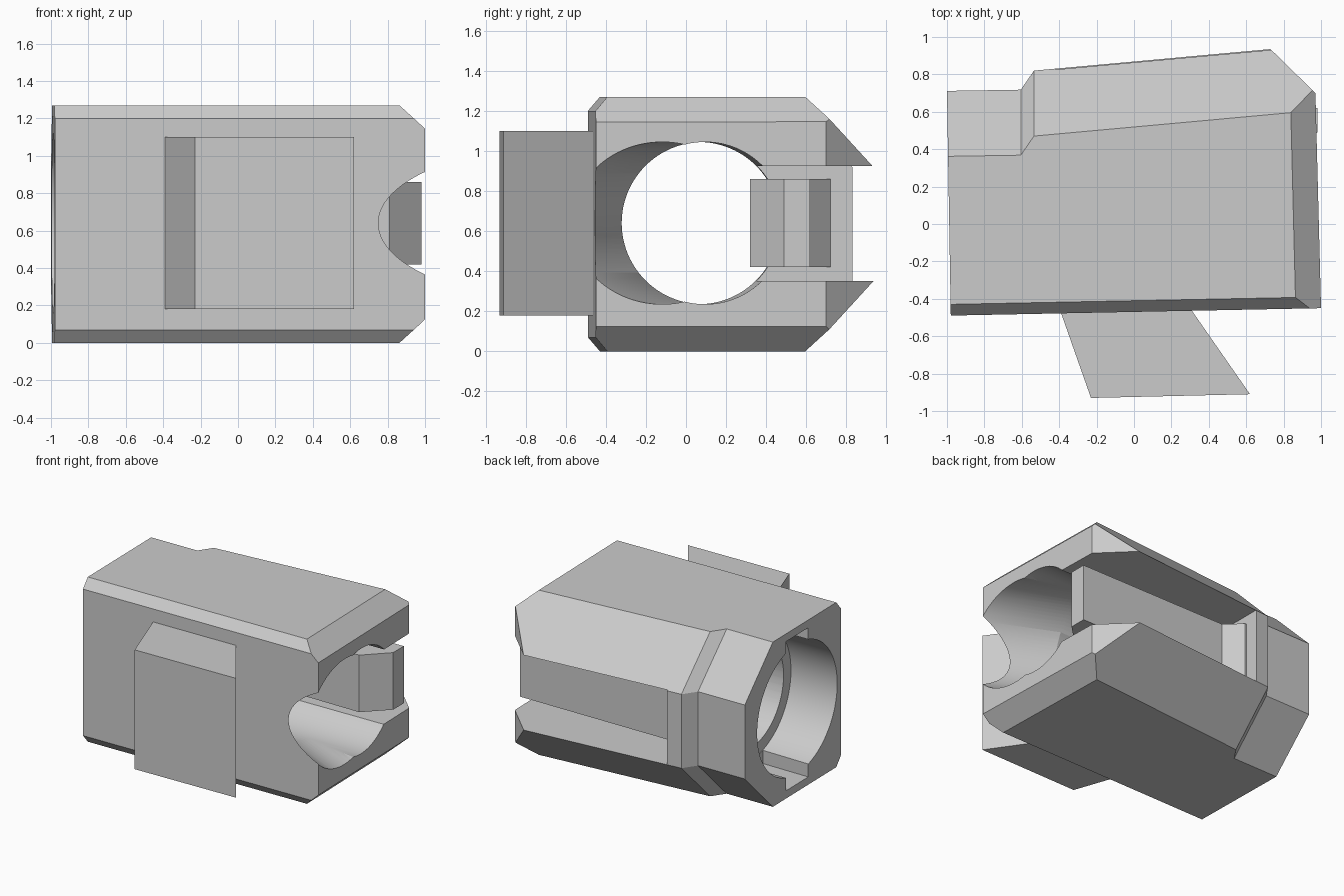
import bpy, bmesh, math
from mathutils import Vector, Matrix

cube = bpy.data.objects.get("Cube")
if cube:
    bpy.data.objects.remove(cube, do_unlink=True)

grey = bpy.data.materials.new("light grey")
grey.use_nodes = True
colour = (0.6, 0.6, 0.6, 1)
grey.diffuse_color = colour
grey.node_tree.nodes["Principled BSDF"].inputs["Base Color"].default_value = colour


def add_object(name, bm):
    bmesh.ops.recalc_face_normals(bm, faces=bm.faces)
    mesh = bpy.data.meshes.new(name)
    bm.to_mesh(mesh)
    bm.free()
    mesh.materials.append(grey)
    obj = bpy.data.objects.new(name, mesh)
    bpy.context.collection.objects.link(obj)
    return obj


def prism(name, plan, z0, z1):
    """Extrude a plan outline upwards."""
    bm = bmesh.new()
    face = bm.faces.new([bm.verts.new((x, y, z0)) for x, y in plan])
    top = bmesh.ops.extrude_face_region(bm, geom=[face])["geom"]
    moved = [v for v in top if isinstance(v, bmesh.types.BMVert)]
    bmesh.ops.translate(bm, verts=moved, vec=(0, 0, z1 - z0))
    return add_object(name, bm)


def rod(name, start, end, radius):
    """Cylinder between two points."""
    a, b = Vector(start), Vector(end)
    bm = bmesh.new()
    turn = (b - a).to_track_quat('Z', 'Y').to_matrix().to_4x4()
    bmesh.ops.create_cone(bm, cap_ends=True, segments=96, radius1=radius, radius2=radius,
                          depth=(b - a).length,
                          matrix=Matrix.Translation((a + b) / 2) @ turn)
    return add_object(name, bm)


def slice_off(bm, point, normal):
    """Trim everything beyond a plane and cap the opening."""
    cut = bmesh.ops.bisect_plane(bm, geom=bm.verts[:] + bm.edges[:] + bm.faces[:],
                                 plane_co=point, plane_no=Vector(normal).normalized(),
                                 clear_outer=True)["geom_cut"]
    edges = [e for e in cut if isinstance(e, bmesh.types.BMEdge)]
    bmesh.ops.contextual_create(bm, geom=edges)


# Housing: bevelled section lofted along x, with a narrower neck
TOP, MID = 1.27, 0.635
bm = bmesh.new()
rings = []
for x, back in ((-1.1, 0.71), (-0.605, 0.718), (-0.535, 0.82), (1.1, 0.969)):
    front = -0.49 + 0.02 * (x + 1)
    section = [(front, 0.07), (front + 0.06, 0), (back - 0.35, 0), (back, 0.35)]
    section += [(y, TOP - z) for y, z in reversed(section)]
    rings.append([bm.verts.new((x, y, z)) for y, z in section])
for a, b in zip(rings, rings[1:]):
    for i in range(len(a)):
        j = (i + 1) % len(a)
        bm.faces.new((a[i], a[j], b[j], b[i]))
bm.faces.new(rings[0])
bm.faces.new(rings[-1])
bmesh.ops.recalc_face_normals(bm, faces=bm.faces)

# Housing ends and corner trims
slice_off(bm, (-1, 0.71, MID), (-1, -0.017, 0))
slice_off(bm, (1, -0.45, MID), (1, 0.026, 0))
slice_off(bm, (0.97, 0.70, MID), (0.235, 0.24, 0))
for side in (-1, 1):
    slice_off(bm, (1, -0.45, MID + side * 0.51), (0.12, 0.003, side * 0.13))
housing = add_object("housing", bm)

# Bore, angled outlet, counterbore, keyway and rear slot
cutters = [
    rod("bore_cutter", (-2, 0.035, 0.64), (2, 0.115, 0.64), 0.405),
    rod("outlet_cutter", (0.537, 0.085, 0.64), (2.037, -0.59, 0.64), 0.405),
    rod("counterbore_cutter", (-2, 0.04, 0.64), (-0.6, 0.065, 0.64), 0.5),
    prism("keyway_cutter", [(-2, -0.08), (-0.6, -0.08), (-0.6, 0.2), (-2, 0.2)], 0.06, 1.21),
    prism("slot_cutter", [(-0.42, 0.2), (2, 0.2), (2, 2), (-0.42, 2)], 0.35, 0.925),
]
bpy.context.view_layer.objects.active = housing
for cutter in cutters:
    cutter.hide_render = True
    mod = housing.modifiers.new(cutter.name, 'BOOLEAN')
    mod.operation = 'DIFFERENCE'
    mod.solver = 'EXACT'
    mod.object = cutter
    bpy.ops.object.modifier_apply(modifier=mod.name)
    bpy.data.objects.remove(cutter, do_unlink=True)

bpy.ops.object.select_all(action='DESELECT')
housing.select_set(True)
bpy.ops.object.shade_smooth_by_angle(angle=math.radians(20))

# Sliding bar in the rear slot
prism("slot_bar", [(-0.43, 0.32), (0.81, 0.32), (0.98, 0.49), (0.98, 0.62),
                   (-0.29, 0.61), (-0.41, 0.72), (-0.43, 0.72)], 0.42, 0.86)

# Slanted block on the front
prism("front_block", [(-0.394, -0.465), (0.3, -0.45), (0.62, -0.91), (-0.23, -0.93)], 0.18, 1.10)
